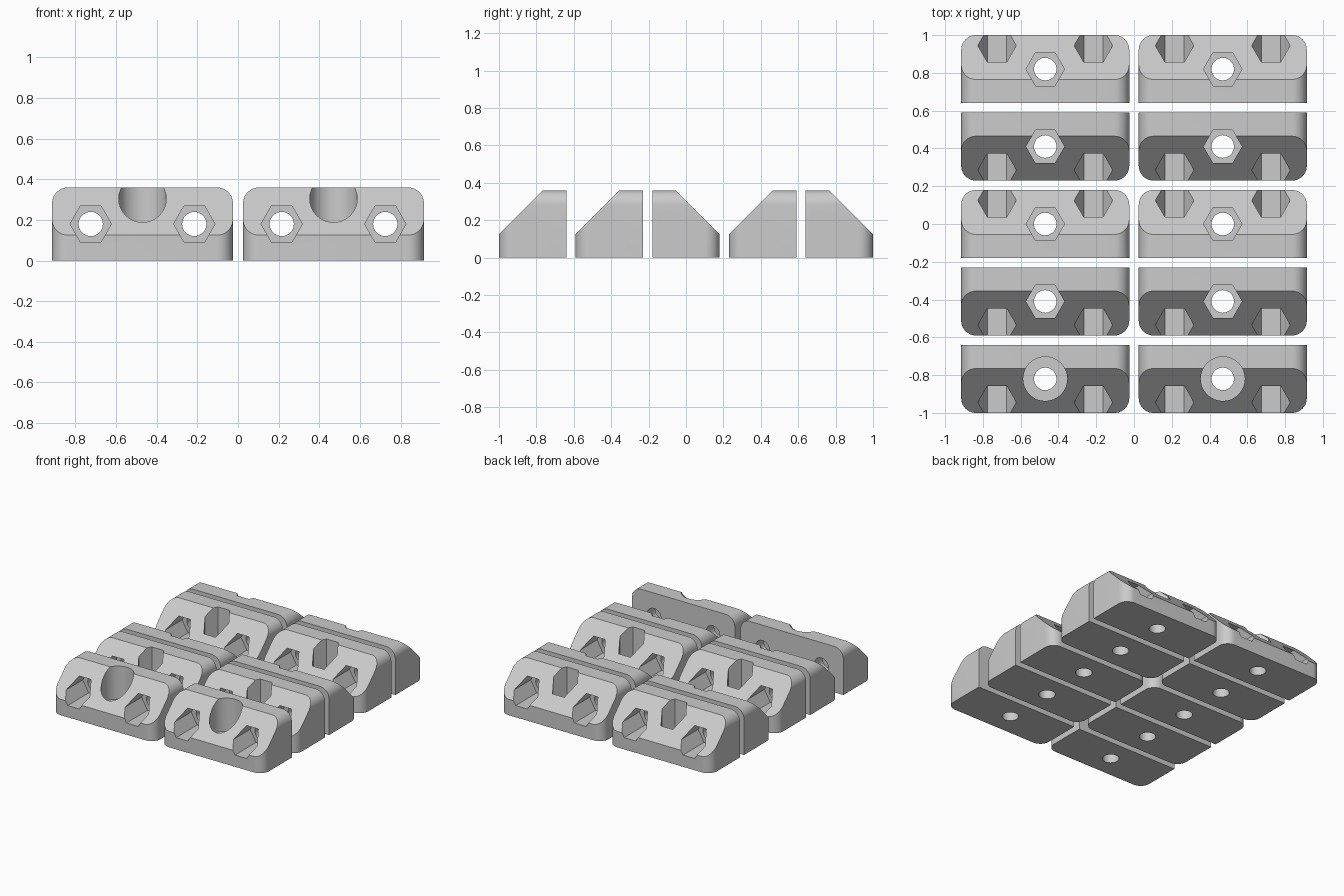
import bpy, bmesh, math
from mathutils import Vector

if "Cube" in bpy.data.objects:
    bpy.data.objects.remove(bpy.data.objects["Cube"], do_unlink=True)

HALF_W, HALF_D, HEIGHT = 0.445, 0.18, 0.36
ROUND, WALL = 0.078, 0.1
MID = HEIGHT / 2
scene = bpy.context.scene

grey = bpy.data.materials.new("light grey plastic")
grey.use_nodes = True
grey.diffuse_color = (0.6, 0.6, 0.6, 1)
grey.node_tree.nodes["Principled BSDF"].inputs["Base Color"].default_value = (0.6, 0.6, 0.6, 1)


def prism(name, points, axis, start, end):
    """Extrude a 2D outline along one axis; the outline uses the other two."""
    bm = bmesh.new()

    def place(p, t):
        co = list(p)
        co.insert(axis, t)
        return bm.verts.new(Vector(co))
    face = bm.faces.new([place(p, start) for p in points])
    ext = bmesh.ops.extrude_face_region(bm, geom=[face])
    move = Vector((0, 0, 0))
    move[axis] = end - start
    moved = [v for v in ext["geom"] if isinstance(v, bmesh.types.BMVert)]
    bmesh.ops.translate(bm, verts=moved, vec=move)
    bmesh.ops.recalc_face_normals(bm, faces=bm.faces)
    mesh = bpy.data.meshes.new(name)
    bm.to_mesh(mesh)
    bm.free()
    mesh.materials.append(grey)
    obj = bpy.data.objects.new(name, mesh)
    scene.collection.objects.link(obj)
    return obj


def ngon(cx, cy, r, n):
    return [(cx + r * math.cos(math.tau * i / n), cy + r * math.sin(math.tau * i / n))
            for i in range(n)]


def rounded_end(far, near):
    """Rectangle outline whose two corners at 'near' are rounded."""
    s = 1 if near > far else -1
    arc = [i * math.pi / 20 for i in range(11)]
    right = [(HALF_W - ROUND + ROUND * math.cos(a),
              near - s * ROUND + s * ROUND * math.sin(a)) for a in arc]
    left = [(-x, y) for x, y in reversed(right)]
    return [(HALF_W, far)] + right + left + [(-HALF_W, far)]


def build_block(name, recess_radius, recess_sides):
    # wedge-shaped body
    side = [(-HALF_D, 0), (HALF_D, 0), (HALF_D, HEIGHT), (0.055, HEIGHT), (-HALF_D, 0.125)]
    body = prism(name, side, 0, -0.6, 0.6)
    # rounded envelopes
    tools = [("INTERSECT", prism("top_rounding", rounded_end(-0.2, HEIGHT), 1, -0.4, 0.4)),
             ("INTERSECT", prism("front_rounding", rounded_end(0.3, -HALF_D), 2, -0.3, 0.6))]
    # vertical bolt hole and its recess
    cuts = [prism("upright_hole", ngon(0, 0, 0.06, 20), 2, -0.2, 0.6),
            prism("upright_recess", ngon(0, 0, recess_radius, recess_sides), 2, WALL, 0.6)]
    # horizontal bolt holes with nut pockets
    for x in (-0.255, 0.255):
        cuts += [prism("level_hole", ngon(x, MID, 0.06, 20), 1, -0.4, 0.4),
                 prism("level_pocket", ngon(x, MID, 0.102, 6), 1, -0.4, HALF_D - WALL)]
    tools += [("DIFFERENCE", c) for c in cuts]
    for operation, tool in tools:
        tool.hide_render = True
        mod = body.modifiers.new(tool.name, "BOOLEAN")
        mod.operation, mod.solver, mod.object = operation, "EXACT", tool
    # bake the cuts into a shared mesh
    bpy.context.view_layer.update()
    graph = bpy.context.evaluated_depsgraph_get()
    mesh = bpy.data.meshes.new_from_object(body.evaluated_get(graph))
    mesh.name = name
    body.modifiers.clear()
    body.data = mesh
    for _, tool in tools:
        bpy.data.objects.remove(tool, do_unlink=True)
    bpy.ops.object.select_all(action="DESELECT")
    body.select_set(True)
    bpy.context.view_layer.objects.active = body
    bpy.ops.object.shade_smooth_by_angle(angle=math.radians(30))
    bpy.data.objects.remove(body, do_unlink=True)
    return mesh


nut_block = build_block("nut_block", 0.102, 6)
bolt_block = build_block("bolt_head_block", 0.117, 32)

# five rows of two blocks; some rows face backwards
rows = [(bolt_block, False), (nut_block, False), (nut_block, True),
        (nut_block, False), (nut_block, True)]
for i, (mesh, flipped) in enumerate(rows):
    for side, x in (("left", 0.47), ("right", -0.47)):
        block = bpy.data.objects.new(f"bracket_row_{i + 1}_{side}", mesh)
        block.location = (x, (i - 2) * 0.41, 0)
        block.rotation_euler.z = math.pi if flipped else 0
        scene.collection.objects.link(block)
